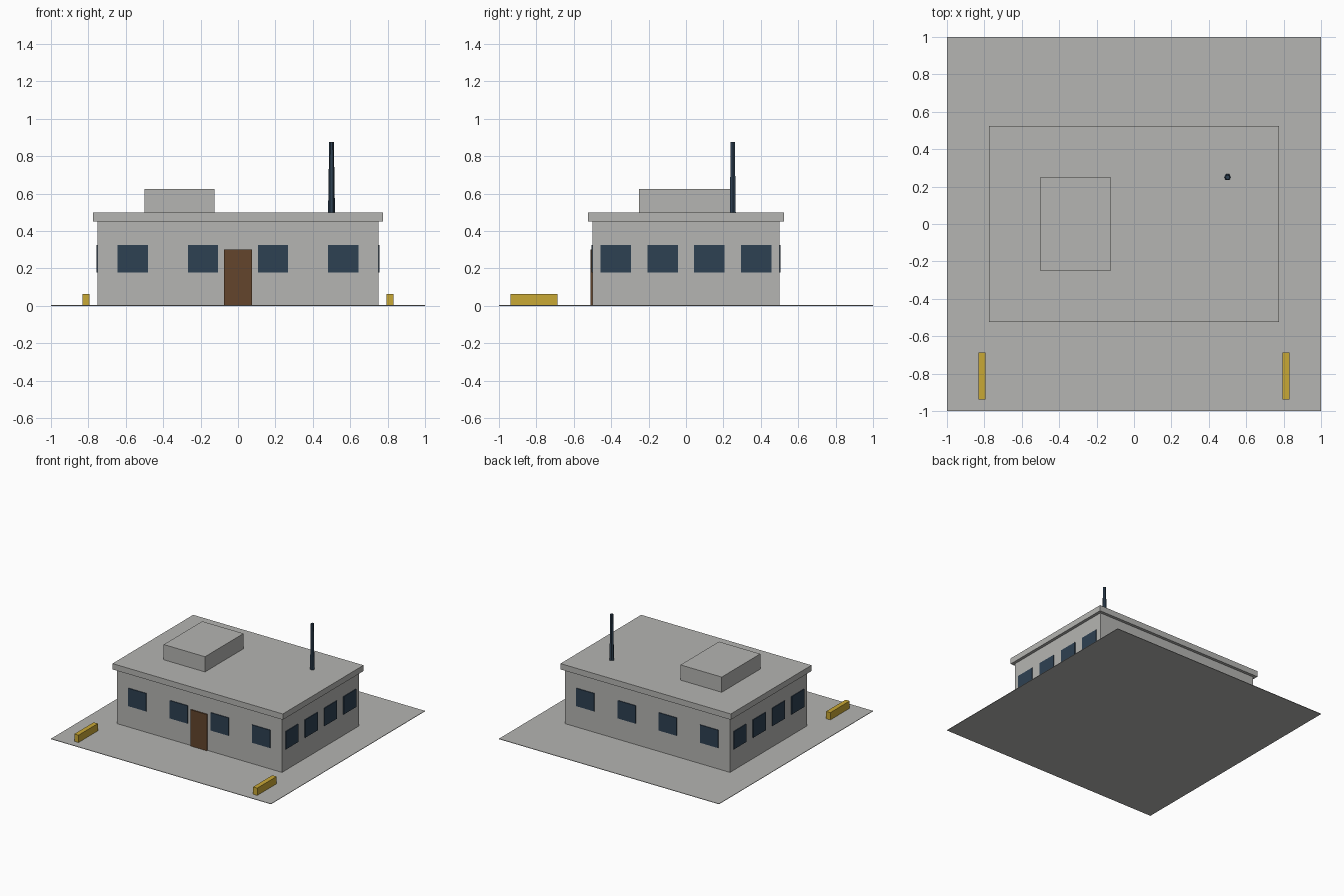
import bpy
import bmesh
from math import radians
from mathutils import Matrix

cube = bpy.data.objects.get("Cube")
if cube:
    bpy.data.objects.remove(cube, do_unlink=True)


def material(name, rgb):
    mat = bpy.data.materials.new(name)
    mat.use_nodes = True
    colour = (*rgb, 1.0)
    mat.diffuse_color = colour
    mat.node_tree.nodes["Principled BSDF"].inputs["Base Color"].default_value = colour
    return mat


concrete = material("concrete grey", (0.46, 0.46, 0.445))
glass = material("dark blue glass", (0.027, 0.052, 0.085))
wood = material("brown wood", (0.125, 0.06, 0.025))
paint = material("yellow paint", (0.584, 0.392, 0.036))


def finish(name, bm, mat):
    mesh = bpy.data.meshes.new(name)
    bm.to_mesh(mesh)
    bm.free()
    mesh.materials.append(mat)
    obj = bpy.data.objects.new(name, mesh)
    bpy.context.collection.objects.link(obj)
    return obj


def box(name, low, high, mat):
    """Box between two opposite corners."""
    size = [b - a for a, b in zip(low, high)]
    centre = [(a + b) / 2 for a, b in zip(low, high)]
    bm = bmesh.new()
    bmesh.ops.create_cube(bm, size=1, matrix=Matrix.Translation(centre) @ Matrix.Diagonal((*size, 1)))
    return finish(name, bm, mat)


HALF_X, HALF_Y = 0.75, 0.5      # wall faces
GROUND, EAVE, ROOF = 0.004, 0.452, 0.5
OVERHANG = 0.024

# Ground, walls and roof
box("ground_slab", (-1, -1, 0), (1, 1, GROUND), concrete)
box("walls", (-HALF_X, -HALF_Y, GROUND), (HALF_X, HALF_Y, EAVE), concrete)
box("roof_slab", (-HALF_X - OVERHANG, -HALF_Y - OVERHANG, EAVE),
    (HALF_X + OVERHANG, HALF_Y + OVERHANG, ROOF), concrete)
box("rooftop_unit", (-0.5, -0.25, ROOF), (-0.125, 0.25, 0.625), concrete)

# Door
box("front_door", (-0.075, -HALF_Y - 0.0095, GROUND), (0.075, -HALF_Y, 0.302), wood)

# Windows, four evenly spaced on each wall
W, Z0, Z1, DEPTH = 0.081, 0.178, 0.325, 0.006
for i in range(4):
    step = (i - 1.5) / 4
    x, y = step * 2 * HALF_X, step * 2 * HALF_Y
    for side, x_name, y_name in ((-1, "right", "front"), (1, "left", "back")):
        a, b = sorted((side * HALF_Y, side * (HALF_Y + DEPTH)))
        box(f"{y_name}_window_{i + 1}", (x - W, a, Z0), (x + W, b, Z1), glass)
        a, b = sorted((side * HALF_X, side * (HALF_X + DEPTH)))
        box(f"{x_name}_window_{i + 1}", (a, y - W, Z0), (b, y + W, Z1), glass)

# Parking barriers
for side, label in ((-1, "right"), (1, "left")):
    x = side * 0.8125
    box(f"{label}_barrier", (x - 0.019, -0.9375, GROUND), (x + 0.019, -0.6865, 0.064), paint)

# Tapered antenna mast
TOP = 0.875
bm = bmesh.new()
bmesh.ops.create_cone(bm, cap_ends=True, segments=6, radius1=0.0185, radius2=0.0125,
                      depth=TOP - ROOF,
                      matrix=Matrix.Translation((0.5, 0.25, (TOP + ROOF) / 2)) @ Matrix.Rotation(radians(30), 4, "Z"))
finish("antenna_mast", bm, glass)
